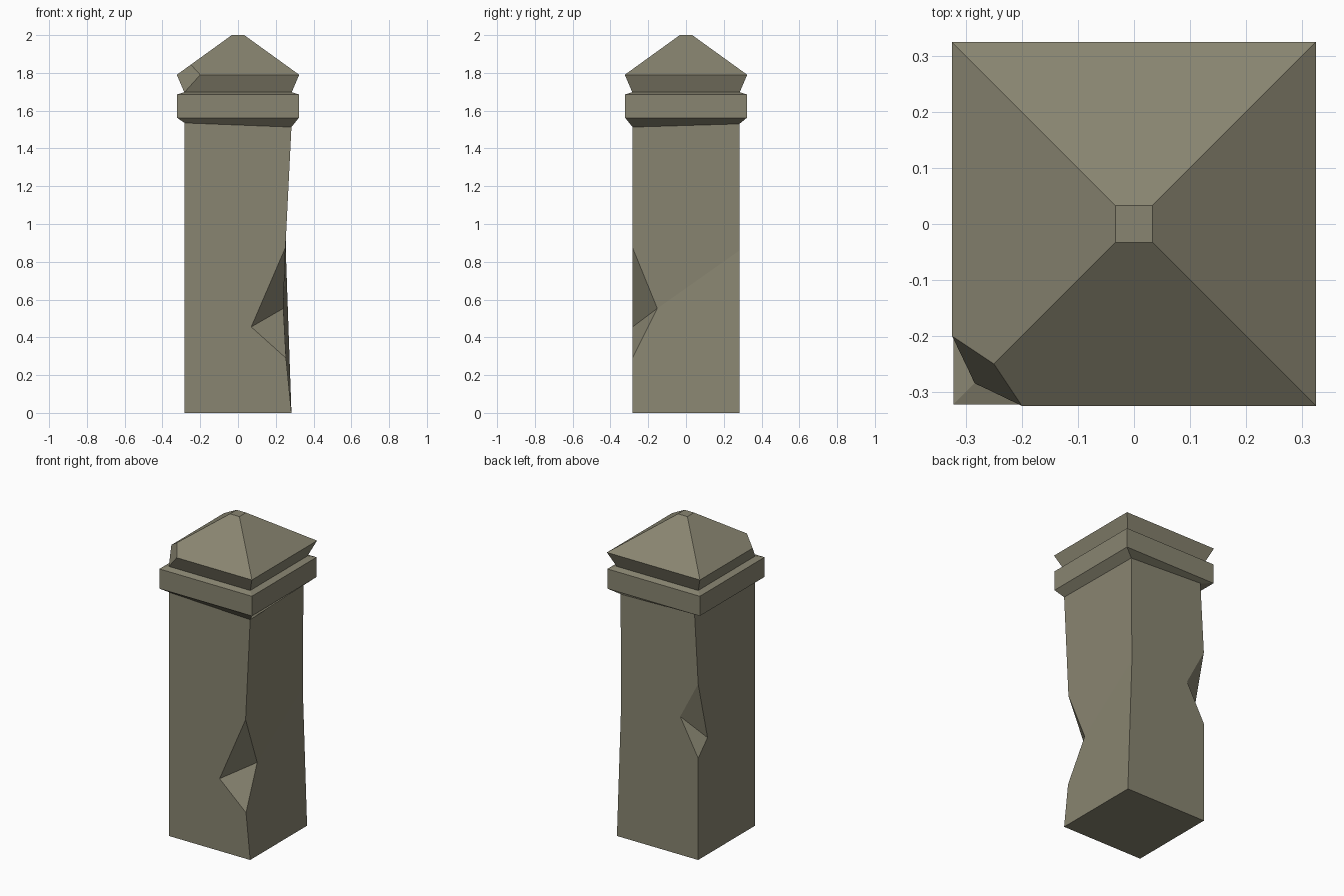
import bpy, bmesh
from mathutils import Vector

if "Cube" in bpy.data.objects:
    bpy.data.objects.remove(bpy.data.objects["Cube"])

stone = bpy.data.materials.new("weathered_stone")
stone.diffuse_color = (0.25, 0.235, 0.165, 1)
stone.use_nodes = True
stone.node_tree.nodes["Principled BSDF"].inputs["Base Color"].default_value = stone.diffuse_color


def finish(bm, name):
    bmesh.ops.recalc_face_normals(bm, faces=bm.faces)
    mesh = bpy.data.meshes.new(name)
    bm.to_mesh(mesh)
    bm.free()
    mesh.materials.append(stone)
    obj = bpy.data.objects.new(name, mesh)
    bpy.context.collection.objects.link(obj)
    return obj


def square_stack(levels):
    """Stack of square rings given as (half width, height), capped at both ends."""
    bm = bmesh.new()
    rings = [[bm.verts.new((sx * h, sy * h, z))
              for sx, sy in ((-1, -1), (1, -1), (1, 1), (-1, 1))] for h, z in levels]
    for a, b in zip(rings, rings[1:]):
        for i in range(4):
            j = (i + 1) % 4
            bm.faces.new((a[i], a[j], b[j], b[i]))
    bm.faces.new(rings[0][::-1])
    bm.faces.new(rings[-1])
    return bm


# Shaft: worn block with two chipped corners (fl = front left, br = back right ...)
s, c = 0.283, 0.322
points = {
    "fl0": (-s, -s, 0), "fr0": (s, -s, 0), "br0": (s, s, 0), "bl0": (-s, s, 0),
    "fl1": (-s, -s, 1.535), "fr1": (s, -s, 1.513), "br1": (.258, s, 1.53), "bl1": (-.257, s, 1.555),
    "fl2": (-c, -c, 1.562), "fr2": (c, -c, 1.562), "br2": (c, c, 1.562), "bl2": (-c, c, 1.562),
    "br_mid": (.253, s, .86),
    # front right chip
    "fr_lo": (.254, -s, .29), "fr_hi": (.251, -s, .875), "fr_a": (.07, -s, .455), "fr_b": (.24, -.152, .553),
    # back left chip
    "bl_lo": (-s, s, .64), "bl_hi": (-s, s, 1.108), "bl_a": (-.158, s, .87), "bl_b": (-s, .19, .735),
}
faces = [
    "fl0 bl0 br0 fr0",
    "fl0 fr0 fr_lo fr_a fr_hi fr1 fl1",
    "fr0 br0 br_mid fr_b fr_lo", "br_mid br1 fr1 fr_hi fr_b",
    "br0 bl0 bl_lo bl_a bl_hi bl1 br1 br_mid",
    "fl0 fl1 bl_hi bl_b bl_lo bl0", "fl1 bl1 bl_hi",
    "fr_hi fr_a fr_b", "fr_lo fr_b fr_a",
    "bl_hi bl_a bl_b", "bl_lo bl_b bl_a",
    "fl1 fr1 fr2 fl2", "fr1 br1 br2 fr2", "br1 bl1 bl2 br2", "bl1 fl1 fl2 bl2",
    "fl2 fr2 br2 bl2",
]
bm = bmesh.new()
verts = {k: bm.verts.new(p) for k, p in points.items()}
for f in faces:
    bm.faces.new([verts[k] for k in f.split()])
finish(bm, "shaft")

# Collar below the cap
finish(square_stack([(c, 1.562), (c, 1.686), (.285, 1.698)]), "collar")

# Flared pyramid cap with its front left corner broken off along a plane
bm = square_stack([(.284, 1.697), (.324, 1.79), (.033, 2.0)])
p1, p2 = Vector((-.324, -.2, 1.79)), Vector((-.2, -.324, 1.79))
p3 = Vector((-.283, -.283, 1.70))
normal = (p2 - p1).cross(p3 - p1)
if normal.x > 0:
    normal.negate()
cut = bmesh.ops.bisect_plane(bm, geom=bm.verts[:] + bm.edges[:] + bm.faces[:],
                             plane_co=p1, plane_no=normal, clear_outer=True)
bmesh.ops.holes_fill(bm, edges=[e for e in bm.edges if e.is_boundary], sides=0)
finish(bm, "cap")
